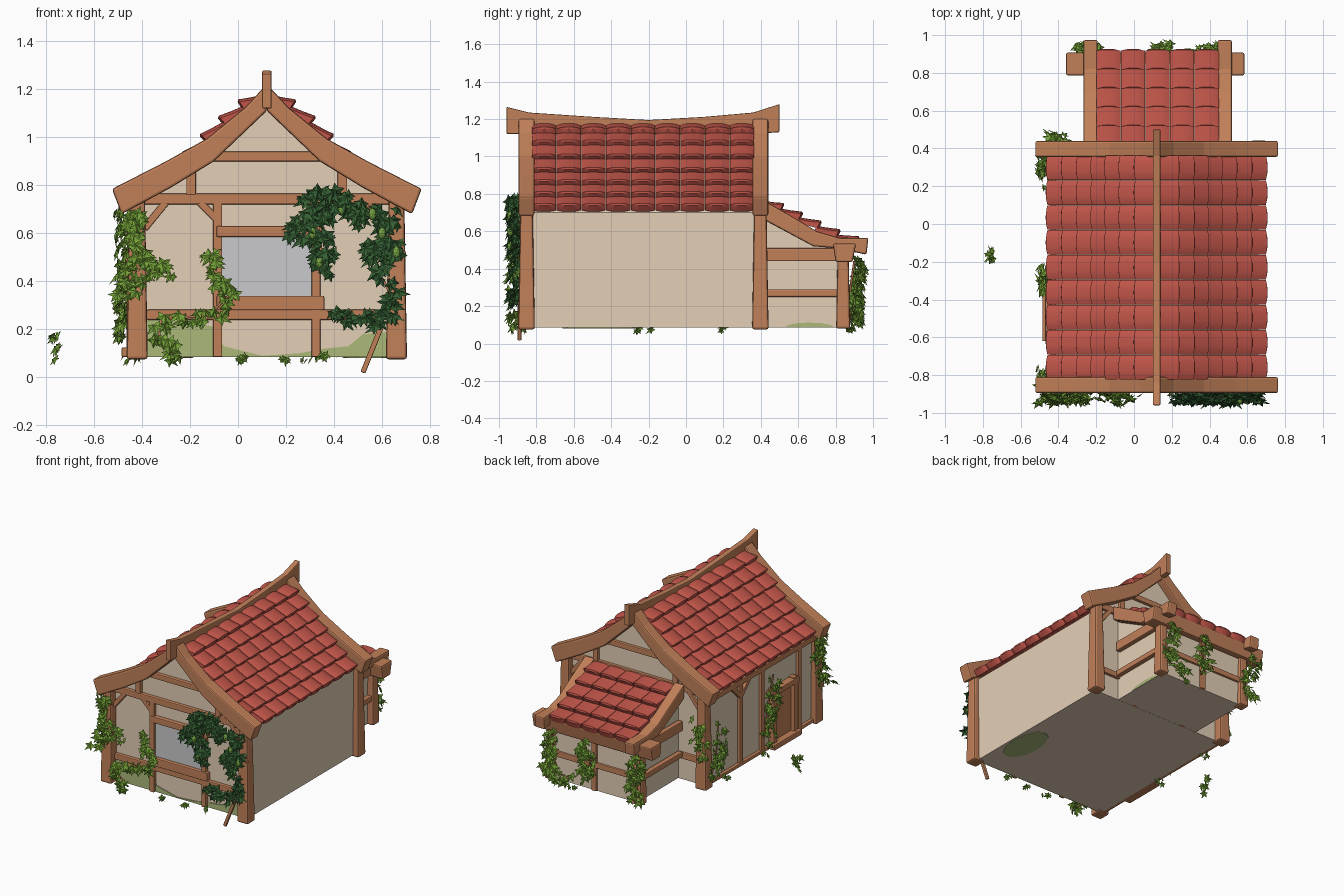
import bpy, bmesh, math, random
from mathutils import Vector

if "Cube" in bpy.data.objects:
    bpy.data.objects.remove(bpy.data.objects["Cube"])
random.seed(4)
CX = 0.12  # centre line of the house


def material(name, r, g, b):
    m = bpy.data.materials.new(name)
    m.diffuse_color = [((c / 255 + 0.055) / 1.055) ** 2.4 for c in (r, g, b)] + [1]
    m.use_nodes = True
    m.node_tree.nodes["Principled BSDF"].inputs["Base Color"].default_value = m.diffuse_color
    return m


WOOD = material("timber", 193, 128, 89)
WALL = material("plaster", 228, 207, 182)
TILE = material("red tile", 194, 86, 74)
GLASS = material("window grey", 202, 202, 204)
MOSS = material("moss", 172, 184, 122)
LIGHT = material("light ivy", 118, 164, 56)
DARK = material("dark ivy", 54, 98, 52)
HOP = material("hop cone", 116, 160, 66)


def obj(name, verts, faces, mat, bevel=0, smooth=False, fix=True):
    me = bpy.data.meshes.new(name)
    me.from_pydata([tuple(v) for v in verts], [], faces)
    if fix:
        bm = bmesh.new()
        bm.from_mesh(me)
        bmesh.ops.recalc_face_normals(bm, faces=bm.faces)
        bm.to_mesh(me)
        bm.free()
    me.materials.append(mat)
    o = bpy.data.objects.new(name, me)
    bpy.context.collection.objects.link(o)
    if bevel:
        b = o.modifiers.new("bevel", 'BEVEL')
        b.width, b.segments, b.limit_method = bevel, 2, 'ANGLE'
    if smooth:
        bpy.context.view_layer.objects.active = o
        o.select_set(True)
        bpy.ops.object.shade_smooth_by_angle(angle=math.radians(35))
        o.select_set(False)
    return o


def prism(name, pts, axis, a, b, mat, bevel=0):
    """Extrude a 2D profile along axis x, y or z."""
    place = {'x': lambda p, t: (t, p[0], p[1]), 'y': lambda p, t: (p[0], t, p[1]),
             'z': lambda p, t: (p[0], p[1], t)}[axis]
    n = len(pts)
    verts = [place(p, t) for t in (a, b) for p in pts]
    faces = [list(range(n)), list(range(n, 2 * n))]
    faces += [(i, (i + 1) % n, n + (i + 1) % n, n + i) for i in range(n)]
    return obj(name, verts, faces, mat, bevel)


def box(name, x0, x1, y0, y1, z0, z1, mat=WOOD, bevel=0.006):
    return prism(name, [(x0, y0), (x1, y0), (x1, y1), (x0, y1)], 'z', z0, z1, mat, bevel)


def strut(name, p, q, w, axis, a, b):
    p, q = Vector(p), Vector(q)
    d = (q - p).normalized() * w / 2
    s = Vector((-d.y, d.x))
    return prism(name, [p + s, q + s, q - s, p - s], axis, a, b, WOOD, 0.004)


def tapered_post(name, x, y, z0, z1, w0, w1):
    verts = [(x + sx * w / 2, y + sy * w / 2, z) for z, w in ((z0, w0), (z1, w1))
             for sx, sy in ((-1, -1), (1, -1), (1, 1), (-1, 1))]
    faces = [(3, 2, 1, 0), (4, 5, 6, 7)] + [(i, (i + 1) % 4, 4 + (i + 1) % 4, 4 + i) for i in range(4)]
    return obj(name, verts, faces, WOOD, 0.012)


def along(path, t):
    """Point at fraction t of a polyline's length."""
    lens = [(b - a).length for a, b in zip(path, path[1:])]
    d = t * sum(lens)
    for a, b, l in zip(path, path[1:], lens):
        if d <= l + 1e-9:
            return a.lerp(b, d / l)
        d -= l
    return path[-1].copy()


def tiles(name, path, across, width, rows, cols):
    """Arched overlapping roof tiles; path runs from ridge to eave."""
    verts, faces = [], []
    U, S = 6, [(0, -0.004), (0.5, 0.014), (0.93, 0.032), (1.0, 0.024)]
    step = width / cols
    for r in range(rows):
        p, q = along(path, max(0, r / rows - 0.03)), along(path, (r + 1) / rows)
        n = (q - p).normalized().cross(across)
        n = n if n.z > 0 else -n
        for c in range(cols):
            base = len(verts)
            for low in (0, 1):
                for s, lift in S:
                    for i in range(U + 1):
                        u = 2 * i / U - 1
                        bow = 1 - abs(u) ** 3
                        end = s - (0 if s < 1 else 0.10 * (1 - bow))
                        h = lift + 0.012 * bow if not low else lift * 0.5 - 0.018
                        verts.append(p.lerp(q, end) + n * h + across * (step * (c + 0.5 + 0.49 * u)))
            W, H = U + 1, len(S)
            idx = lambda l, j, i: base + l * W * H + j * W + i
            for j in range(H - 1):
                for i in range(U):
                    for l in (0, 1):
                        faces.append((idx(l, j, i), idx(l, j, i + 1), idx(l, j + 1, i + 1), idx(l, j + 1, i)))
                for i in (0, U):
                    faces.append((idx(0, j, i), idx(0, j + 1, i), idx(1, j + 1, i), idx(1, j, i)))
            for i in range(U):
                for j in (0, H - 1):
                    faces.append((idx(0, j, i), idx(0, j, i + 1), idx(1, j, i + 1), idx(1, j, i)))
    return obj(name, verts, faces, TILE, smooth=True)


# --- main house: plaster body, roof tiles, ridge ---
half = [(0.54, 0.085), (0.54, 0.70), (0.34, 0.87), (0.14, 1.05), (0, 1.13)]
mirror = lambda pts: [(CX + x, z) for x, z in pts] + [(CX - x, z) for x, z in reversed(pts) if x]
prism("house_walls", mirror(half), 'y', -0.83, 0.385, WALL)
for s, side in ((1, "right"), (-1, "left")):
    path = [Vector((CX + s * d, -0.825, z)) for d, z in ((0.015, 1.17), (0.13, 1.10), (0.34, 0.89), (0.565, 0.71))]
    tiles("roof_tiles_" + side, path, Vector((0, 1, 0)), 1.19, 7, 9)
ridge = [(-0.96, 1.265), (-0.84, 1.235), (-0.5, 1.212), (-0.2, 1.195), (0.1, 1.212), (0.36, 1.235), (0.5, 1.28),
         (0.5, 1.13), (0.36, 1.12), (-0.84, 1.12), (-0.96, 1.12)]
prism("ridge_beam", ridge, 'x', CX - 0.02, CX + 0.02, WOOD, 0.006)

# --- gable ends: barge boards, corner posts, timber framing ---
barge = [(0, 1.22), (0.03, 1.19), (0.09, 1.125), (0.25, 0.995), (0.42, 0.90), (0.645, 0.785),
         (0.605, 0.68), (0.40, 0.79), (0.22, 0.90), (0, 1.11)]
for end, y0, y1, f0, f1 in (("front", -0.895, -0.81, -0.855, -0.82), ("back", 0.355, 0.44, 0.375, 0.405)):
    box(end + "_tie_beam", CX - 0.52, CX + 0.52, f0, f1, 0.72, 0.765)
    box(end + "_collar_beam", CX - 0.24, CX + 0.24, f0, f1, 0.90, 0.94)
    box(end + "_rail", CX - 0.50, CX + 0.50, f0, f1, 0.24, 0.282)
    for s, side in ((1, "right"), (-1, "left")):
        X = lambda d: CX + s * d
        prism(f"{end}_barge_{side}", [(X(d), z) for d, z in barge], 'y', y0, y1, WOOD, 0.01)
        tapered_post(f"{end}_post_{side}", X(0.54), (y0 + y1) / 2, 0.075, 0.76, 0.088, 0.065)
        strut(f"{end}_stud_{side}", (X(0.205), 0.085), (X(0.205), 0.73), 0.037, 'y', f0, f1)
        strut(f"{end}_gable_stud_{side}", (X(0.315), 0.76), (X(0.315), 0.88), 0.04, 'y', f0, f1)
        strut(f"{end}_brace_outer_{side}", (X(0.51), 0.62), (X(0.42), 0.73), 0.03, 'y', f0, f1)
        strut(f"{end}_brace_inner_{side}", (X(0.20), 0.65), (X(0.28), 0.73), 0.03, 'y', f0, f1)

# --- front window and moss ---
box("window_pane", -0.07, 0.32, -0.838, -0.829, 0.33, 0.60, GLASS, 0)
box("window_sill", -0.09, 0.36, -0.865, -0.82, 0.28, 0.34)
box("window_lintel", -0.09, 0.36, -0.862, -0.82, 0.585, 0.63)
moss = [(-0.39, 0.085), (0.63, 0.085), (0.63, 0.19), (0.52, 0.18), (0.46, 0.13), (0.36, 0.12), (0.25, 0.10),
        (0.1, 0.09), (0, 0.115), (-0.06, 0.13), (-0.1, 0.21), (-0.2, 0.235), (-0.39, 0.24)]
prism("wall_moss", moss, 'y', -0.836, -0.829, MOSS)
ring = [(math.cos(a * math.pi / 6), math.sin(a * math.pi / 6)) for a in range(12)]
prism("floor_moss", [(0.55 + 0.1 * c, -0.46 + 0.2 * s) for c, s in ring], 'z', 0.081, 0.086, MOSS)
prism("annex_moss", [(0.66 + 0.13 * c, 0.087 + max(0, 0.025 * s)) for c, s in ring], 'x', 0.455, 0.463, MOSS)

# --- left wall: studs, sill, door ---
L0, L1 = -0.442, -0.41
box("left_top_plate", L0, L1, -0.82, 0.37, 0.665, 0.705)
box("left_sill", L0, L1, -0.82, 0.37, 0.085, 0.11)
for i, y in enumerate((0.0, -0.24, -0.66)):
    box(f"left_stud_{i}", L0, L1, y - 0.018, y + 0.018, 0.085, 0.69)
for i, (a, b) in enumerate(((0.0, 0.1), (0.0, -0.1))):
    strut(f"left_brace_{i}", (a, 0.58), (b, 0.68), 0.03, 'x', L0, L1)
box("door_panel", -0.437, -0.41, -0.57, -0.36, 0.1, 0.47)
for y in (-0.58, -0.35):
    box("door_jamb", -0.465, -0.41, y - 0.02, y + 0.02, 0.09, 0.51)
box("door_lintel", -0.47, -0.41, -0.62, -0.31, 0.46, 0.50)
box("door_step", -0.485, -0.41, -0.62, -0.31, 0.085, 0.125)

# --- annex at the back ---
prism("annex_walls", [(0.37, 0.086), (0.85, 0.086), (0.85, 0.54), (0.37, 0.72)], 'x', -0.21, 0.46, WALL)
roof = [Vector((-0.2, y, z)) for y, z in ((0.41, 0.755), (0.72, 0.61), (0.84, 0.555), (0.915, 0.53))]
tiles("annex_tiles", roof, Vector((1, 0, 0)), 0.65, 5, 5)
rail = [(0.40, 0.775), (0.55, 0.69), (0.70, 0.60), (0.82, 0.565), (0.975, 0.565),
        (0.965, 0.475), (0.80, 0.51), (0.68, 0.52), (0.40, 0.67)]
prism("annex_eave_beam", [(0.785, 0.535), (0.91, 0.535), (0.89, 0.435), (0.80, 0.435)], 'x', -0.36, 0.585, WOOD, 0.01)
box("annex_back_rail", -0.21, 0.47, 0.84, 0.865, 0.25, 0.29)
box("annex_back_stud", 0.105, 0.145, 0.84, 0.865, 0.085, 0.45)
for x, s, side in ((0.48, 1, "right"), (-0.23, -1, "left")):
    prism("annex_barge_" + side, rail, 'x', x - 0.038, x + 0.038, WOOD, 0.01)
    tapered_post("annex_post_" + side, x - s * 0.01, 0.84, 0.08, 0.46, 0.075, 0.06)
    for z0, z1 in ((0.44, 0.51), (0.25, 0.29)):
        box("annex_side_rail_" + side, x - 0.025, x + 0.012, 0.40, 0.83, z0, z1)


# --- ivy: lobed leaves scattered round a vine ---
LEAF = [(90, 1.25), (62, 0.55), (35, 1.0), (5, 0.5), (-35, 0.75), (-90, 0.25),
        (-145, 0.75), (175, 0.5), (145, 1.0), (118, 0.55)]


def ivy(name, pts, spread, count, out, mat=LIGHT, size=0.042, stem=True):
    path, out = [Vector(p) for p in pts], Vector(out).normalized()
    side = out.cross(Vector((0, 0, 1)))
    verts, faces = [], []
    rnd = lambda k: random.uniform(-k, k)
    for _ in range(count):
        c = along(path, random.random()) + side * rnd(spread) + Vector((0, 0, rnd(spread))) + out * random.uniform(0, 0.06)
        n = (out + side * rnd(0.9) + Vector((0, 0, random.uniform(-0.1, 1.1)))).normalized()
        tip = (Vector((0, 0, -0.6)) + side * rnd(1.3) + out * rnd(0.4)).normalized()
        tip = (tip - n * tip.dot(n)).normalized()
        w, r, b = tip.cross(n), size * random.uniform(0.65, 1.15), len(verts)
        verts.append(c + n * r * 0.25)
        for a, k in LEAF:
            a = math.radians(a)
            verts.append(c + (w * math.cos(a) + tip * math.sin(a)) * k * r)
        faces += [(b, b + 1 + (i + 1) % 10, b + 1 + i) for i in range(10)]
    obj(name, verts, faces, mat, fix=False)
    if stem:  # woody vine
        cu = bpy.data.curves.new(name + "_stem", 'CURVE')
        cu.dimensions, cu.bevel_depth, cu.bevel_resolution = '3D', 0.006, 1
        sp = cu.splines.new('POLY')
        sp.points.add(len(path) - 1)
        for p, v in zip(sp.points, path):
            p.co = (*v, 1)
        cu.materials.append(WOOD)
        o = bpy.data.objects.new(name + "_stem", cu)
        bpy.context.collection.objects.link(o)
        o.select_set(True)
        bpy.context.view_layer.objects.active = o
        bpy.ops.object.convert(target='MESH')
        o.select_set(False)


F, B, W = (0, -1, 0), (0, 1, 0), (-1, 0, 0)
f = lambda *p: [(x, -0.885, z) for x, z in p]
ivy("ivy_front_post", f((-0.47, 0.32), (-0.40, 0.5), (-0.45, 0.68)), 0.045, 44, F)
ivy("ivy_front_branch", f((-0.4, 0.45), (-0.29, 0.45)), 0.035, 14, F)
ivy("ivy_front_stud", f((-0.12, 0.50), (-0.1, 0.42), (-0.03, 0.35), (-0.1, 0.28)), 0.03, 24, F)
ivy("ivy_front_low", f((-0.12, 0.26), (-0.32, 0.24), (-0.33, 0.16), (-0.25, 0.09)), 0.028, 26, F)
ivy("dark_ivy_top", f((0.23, 0.58), (0.33, 0.75), (0.47, 0.72)), 0.05, 55, F, DARK, 0.048)
ivy("dark_ivy_window", f((0.35, 0.72), (0.34, 0.57), (0.36, 0.44)), 0.045, 40, F, DARK, 0.046)
ivy("dark_ivy_corner", f((0.45, 0.68), (0.64, 0.66), (0.55, 0.53), (0.7, 0.52)), 0.045, 60, F, DARK, 0.047)
ivy("dark_ivy_post", f((0.57, 0.22), (0.62, 0.26), (0.64, 0.34), (0.58, 0.45)), 0.03, 24, F, DARK, 0.045)
ivy("dark_ivy_low", f((0.41, 0.25), (0.58, 0.24)), 0.03, 18, F, DARK, 0.042)
strut("dark_ivy_root", (0.52, 0.02), (0.60, 0.22), 0.022, 'y', -0.90, -0.88)
for i, (x, z) in enumerate(((0.31, 0.6), (0.34, 0.48), (0.43, 0.7), (0.6, 0.6), (0.66, 0.52), (0.56, 0.68))):
    bpy.ops.mesh.primitive_ico_sphere_add(subdivisions=2, radius=0.02, location=(x, -0.94, z), scale=(0.8, 0.8, 1.3))
    bpy.context.object.name = f"hop_cone_{i}"
    bpy.context.object.data.materials.append(HOP)
ivy("ivy_left_front", [(-0.45, -0.83, 0.35), (-0.45, -0.82, 0.5), (-0.46, -0.8, 0.68)], 0.04, 28, W)
ivy("ivy_left_door", [(-0.44, -0.25, 0.18), (-0.44, -0.3, 0.42), (-0.44, -0.36, 0.6)], 0.05, 34, W)
ivy("ivy_left_back", [(-0.45, 0.36, 0.14), (-0.45, 0.3, 0.3), (-0.45, 0.28, 0.5)], 0.05, 34, W)
ivy("ivy_back_corner", [(-0.43, 0.42, 0.3), (-0.4, 0.42, 0.55)], 0.045, 20, B)
ivy("ivy_annex_left", [(-0.24, 0.88, 0.12), (-0.22, 0.88, 0.25), (-0.27, 0.9, 0.42)], 0.05, 44, B)
ivy("ivy_annex_middle", [(0.16, 0.88, 0.17), (0.14, 0.88, 0.3), (0.18, 0.9, 0.44)], 0.05, 40, B)
ivy("ivy_annex_right", [(0.30, 0.88, 0.13), (0.44, 0.88, 0.16), (0.46, 0.88, 0.3), (0.42, 0.9, 0.44)], 0.045, 60, B)
# small tufts along the wall feet and one loose sprig
for i, (x, y) in enumerate(((0, -0.85), (0.18, -0.85), (0.35, -0.85), (-0.43, -0.25), (-0.43, 0.2), (0.3, 0.87))):
    ivy(f"tuft_{i}", [(x, y, 0.08), (x + 0.02, y, 0.085)], 0.015, 4, F if y < -0.8 else W, LIGHT, 0.026, False)
ivy("loose_sprig", [(-0.71, -0.17, 0.08), (-0.72, -0.17, 0.15)], 0.03, 9, (-1, 0.2, 0.3), LIGHT, 0.036, False)
